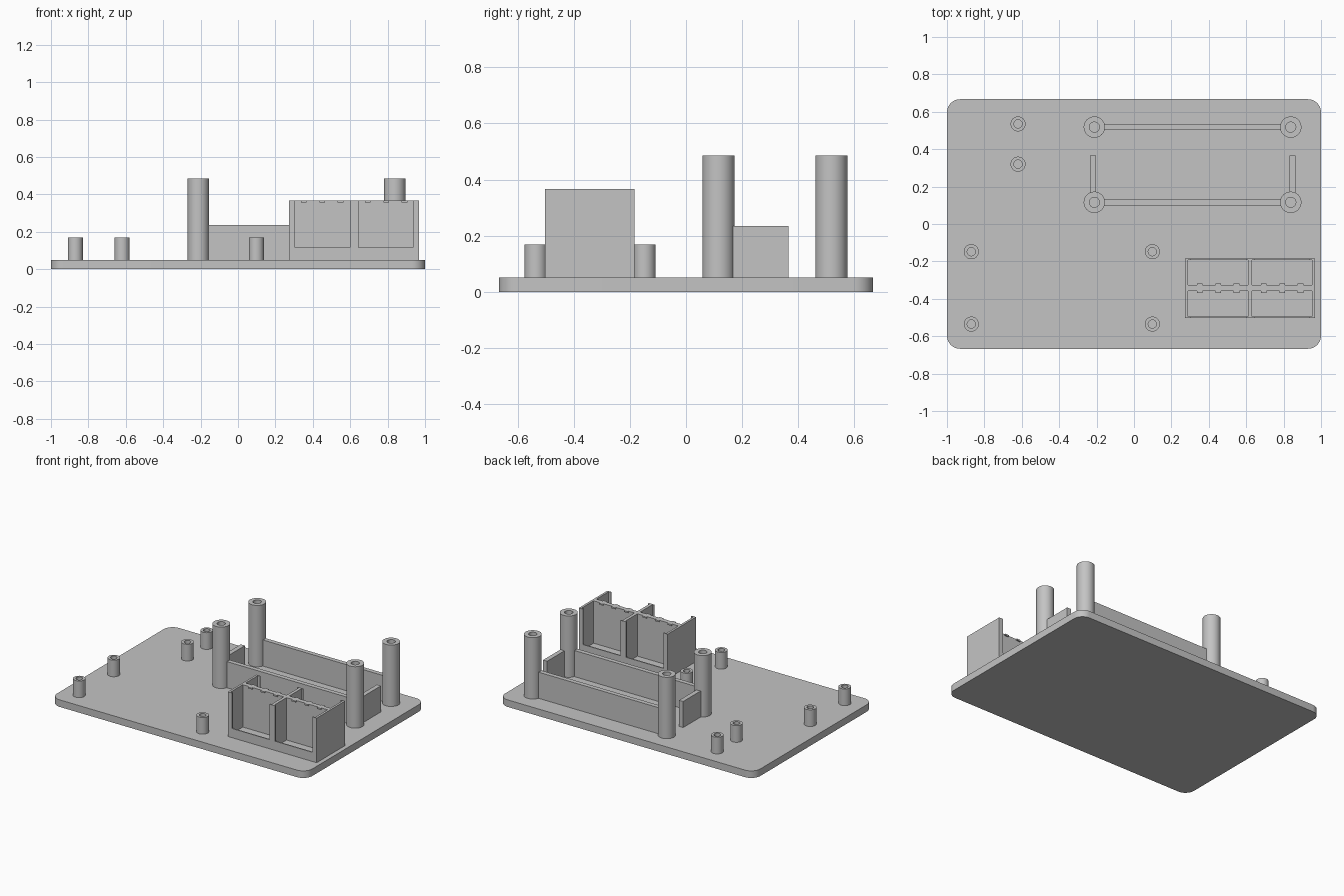
import bpy, bmesh, math
from mathutils import Matrix, Vector

cube = bpy.data.objects.get("Cube")
if cube:
    bpy.data.objects.remove(cube)

grey = bpy.data.materials.new("plain grey")
grey.use_nodes = True
colour = (0.55, 0.55, 0.55, 1)
grey.diffuse_color = colour
grey.node_tree.nodes["Principled BSDF"].inputs["Base Color"].default_value = colour

PLATE_TOP = 0.05


def finish(name, bm, smooth=False):
    bmesh.ops.recalc_face_normals(bm, faces=bm.faces)
    mesh = bpy.data.meshes.new(name)
    bm.to_mesh(mesh)
    bm.free()
    mesh.materials.append(grey)
    obj = bpy.data.objects.new(name, mesh)
    bpy.context.collection.objects.link(obj)
    if smooth:
        bpy.ops.object.select_all(action='DESELECT')
        obj.select_set(True)
        bpy.context.view_layer.objects.active = obj
        bpy.ops.object.shade_smooth_by_angle(angle=math.radians(35))
    return obj


def add_box(bm, x0, x1, y0, y1, z0, z1):
    lo, hi = Vector((x0, y0, z0)), Vector((x1, y1, z1))
    matrix = Matrix.Translation((lo + hi) / 2) @ Matrix.Diagonal((*(hi - lo), 1))
    bmesh.ops.create_cube(bm, size=1, matrix=matrix)


def box(name, *bounds):
    bm = bmesh.new()
    add_box(bm, *bounds)
    return finish(name, bm)


def standoff(name, x, y, radius, bore, top, sides=48):
    # Hollow post: outer wall, rim, bore and bore floor
    bm = bmesh.new()
    rings = []
    for r, z in ((radius, PLATE_TOP), (radius, top), (bore, top), (bore, PLATE_TOP + 0.002)):
        angles = [math.tau * i / sides for i in range(sides)]
        rings.append([bm.verts.new((x + r * math.cos(a), y + r * math.sin(a), z)) for a in angles])
    for a, b in zip(rings, rings[1:]):
        for i in range(sides):
            j = (i + 1) % sides
            bm.faces.new((a[i], a[j], b[j], b[i]))
    bm.faces.new(rings[0])
    bm.faces.new(rings[-1])
    return finish(name, bm, True)


# Base plate with rounded corners
bm = bmesh.new()
add_box(bm, -1, 1, -0.667, 0.667, 0, PLATE_TOP)
uprights = [e for e in bm.edges if abs(e.verts[0].co.z - e.verts[1].co.z) > 0.01]
bmesh.ops.bevel(bm, geom=uprights, offset=0.07, segments=10, profile=0.5, affect='EDGES')
finish("base_plate", bm, True)

# Short board standoffs
short_spots = [(x, y) for x in (-0.87, 0.098) for y in (-0.148, -0.535)]
short_spots += [(-0.62, 0.535), (-0.62, 0.32)]
for n, (x, y) in enumerate(short_spots, 1):
    standoff(f"short_standoff_{n}", x, y, 0.04, 0.022, 0.168)

# Tall standoffs, with long walls between them
for row, y in (("front", 0.116), ("back", 0.518)):
    for side, x in (("right", -0.212), ("left", 0.838)):
        standoff(f"tall_standoff_{row}_{side}", x, y, 0.057, 0.027, 0.485)
    box(f"long_wall_{row}", -0.157, 0.783, y - 0.016, y + 0.016, PLATE_TOP, 0.235)

# Short end walls reaching back from the front tall standoffs
for side, x in (("right", -0.218), ("left", 0.848)):
    box(f"end_wall_{side}", x - 0.016, x + 0.016, 0.167, 0.366, PLATE_TOP, 0.235)

# Socket holder: four open bays around a central spine
X0, X1, XM = 0.273, 0.969, 0.621
Y0, Y1, YM = -0.503, -0.184, -0.343
TOP = 0.366
bm = bmesh.new()
add_box(bm, X0, X1, Y0, Y1, PLATE_TOP, 0.066)
add_box(bm, X0, X1, YM - 0.016, YM + 0.016, PLATE_TOP, TOP)
for x0, x1 in ((X0, X0 + 0.016), (XM - 0.011, XM + 0.011), (X1 - 0.016, X1)):
    add_box(bm, x0, x1, Y0, Y1, PLATE_TOP, TOP)
# Thin retaining lips and sills on both open faces
for y0, y1 in ((Y0, Y0 + 0.008), (Y1 - 0.008, Y1)):
    add_box(bm, X0, X1, y0, y1, PLATE_TOP, 0.115)
    for x0, x1 in ((X0, X0 + 0.033), (XM - 0.023, XM + 0.023), (X1 - 0.033, X1)):
        add_box(bm, x0, x1, y0, y1, PLATE_TOP, TOP)
# Small catches along the top of the spine
for bay in (0.45, 0.792):
    for step in (-1, 0, 1):
        x = bay + step * 0.098
        add_box(bm, x - 0.015, x + 0.015, YM - 0.025, YM + 0.025, TOP - 0.01, TOP)
finish("socket_holder", bm)
